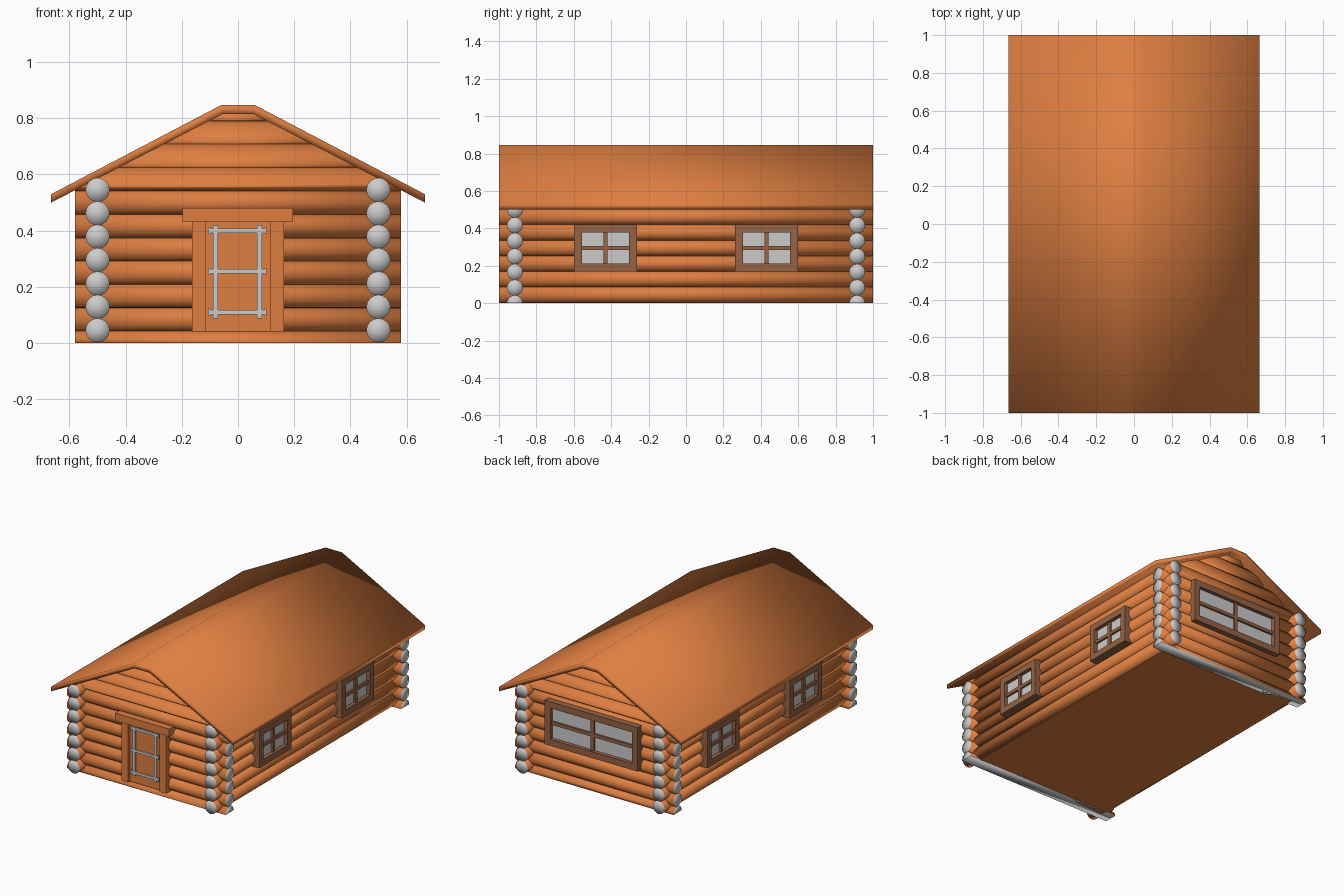
import bpy, bmesh
from mathutils import Vector, Matrix

if "Cube" in bpy.data.objects:
    bpy.data.objects.remove(bpy.data.objects["Cube"], do_unlink=True)


def material(name, rgb):
    m = bpy.data.materials.new(name)
    m.use_nodes = True
    m.diffuse_color = (*rgb, 1)
    bsdf = m.node_tree.nodes["Principled BSDF"]
    bsdf.inputs["Base Color"].default_value = (*rgb, 1)
    bsdf.inputs["Roughness"].default_value = 0.8
    return m


WOOD = material("orange wood", (0.73, 0.21, 0.053))
TRIM = material("brown trim", (0.30, 0.125, 0.06))
PALE = material("pale grey", (0.6, 0.6, 0.6))

R, STEP = 0.043, 0.0833       # log radius and spacing
WALL_X, WALL_Y = 0.5, 0.915   # wall centre lines
EAVE_X, EAVE_Z, SLOPE = 0.665, 0.5, 0.52


def finish(bm, name, mats, smooth=False):
    bmesh.ops.recalc_face_normals(bm, faces=bm.faces)
    mesh = bpy.data.meshes.new(name)
    for f in bm.faces:
        f.smooth = smooth
    bm.to_mesh(mesh)
    bm.free()
    for m in mats:
        mesh.materials.append(m)
    obj = bpy.data.objects.new(name, mesh)
    bpy.context.collection.objects.link(obj)
    return obj


def add_box(bm, lo, hi):
    lo, hi = Vector(lo), Vector(hi)
    mat = Matrix.Translation((lo + hi) / 2) @ Matrix.Diagonal((*(hi - lo), 1))
    bmesh.ops.create_cube(bm, size=1, matrix=mat)


def boxes(name, mat, spans):
    bm = bmesh.new()
    for lo, hi in spans:
        add_box(bm, lo, hi)
    return finish(bm, name, [mat])


def cut(bm, point, normal):
    """Remove what lies on the normal's side and close the hole."""
    geom = bm.verts[:] + bm.edges[:] + bm.faces[:]
    res = bmesh.ops.bisect_plane(bm, geom=geom, plane_co=point, plane_no=normal, clear_outer=True)
    edges = [e for e in res["geom_cut"] if isinstance(e, bmesh.types.BMEdge)]
    if edges:
        bmesh.ops.contextual_create(bm, geom=edges)


def log(name, axis, centre, length, trimmed=False):
    """Round log with grey cut ends, optionally trimmed to ground and roof."""
    bm = bmesh.new()
    turn = Matrix.Rotation(1.5707963, 4, "Y" if axis == 0 else "X")
    bmesh.ops.create_cone(bm, cap_ends=True, cap_tris=True, segments=16,
                          radius1=R, radius2=R, depth=length,
                          matrix=Matrix.Translation(centre) @ turn)
    bm.normal_update()
    for f in bm.faces:
        f.material_index = int(abs(f.normal[axis]) > 0.9)
    if trimmed:
        cut(bm, (0, 0, 0), (0, 0, -1))
        cut(bm, (0, 0, 0.83), (0, 0, 1))
        for s in (-1, 1):
            cut(bm, (s * EAVE_X, 0, EAVE_Z + 0.012), (s * SLOPE, 0, 1))
    return finish(bm, name, [WOOD, PALE], smooth=True)


# Log walls: side courses sit half a step above the end courses
for s, side in ((1, "left"), (-1, "right")):
    for k in range(7):
        log(f"{side}_wall_log", 1, (s * WALL_X, 0, 0.045 + k * STEP), 2.0)
for s, side in ((-1, "front"), (1, "back")):
    for k in range(11):
        log(f"{side}_wall_log", 0, (0, s * WALL_Y, k * STEP), 1.16, k in (0, 6, 7, 8, 9, 10))

# Floor
boxes("floor", WOOD, [((-WALL_X, -WALL_Y, 0), (WALL_X, WALL_Y, 0.02))])

# Roof: one extruded gable profile with a flat ridge
half = [(EAVE_X, EAVE_Z), (EAVE_X, 0.53), (0.06, 0.847)]
under = (0.055, 0.815)
profile = half + [(-x, z) for x, z in reversed(half)] + [(-under[0], under[1]), under]
bm = bmesh.new()
rings = [[bm.verts.new((x, y, z)) for x, z in profile] for y in (-1, 1)]
n = len(profile)
for i in range(n):
    j = (i + 1) % n
    bm.faces.new((rings[0][i], rings[0][j], rings[1][j], rings[1][i]))
for r in rings:
    for idx in ((0, 1, 2, 7), (2, 3, 6, 7), (3, 4, 5, 6)):
        bm.faces.new([r[i] for i in idx])
finish(bm, "roof", [WOOD], smooth=True)

# Door, jambs and lintel
boxes("door", WOOD, [((-0.115, -0.965, 0.04), (0.115, -0.92, 0.43))])
boxes("door_jambs", WOOD, [((min(s * 0.115, s * 0.163), -0.985, 0.04),
                            (max(s * 0.115, s * 0.163), -0.92, 0.43)) for s in (-1, 1)])
boxes("door_lintel", WOOD, [((-0.198, -0.998, 0.43), (0.196, -0.92, 0.48))])

# Pale strapping on the door, with small flared tips
straps = [((x - 0.009, -0.972, 0.087), (x + 0.009, -0.96, 0.42)) for x in (-0.08, 0.076)]
for z in (0.11, 0.255, 0.4):
    straps.append(((-0.1, -0.974, z - 0.008), (0.096, -0.96, z + 0.008)))
    for x in (-0.102, 0.098):
        straps.append(((x - 0.004, -0.974, z - 0.012), (x + 0.004, -0.96, z + 0.012)))
boxes("door_straps", PALE, straps)


def window(name, place, w, h):
    """Framed four-pane window built facing -y at the origin, then placed."""
    b, m, deep = 0.042, 0.011, 0.06
    frame = [((-w, 0, s * h - (b if s > 0 else 0)), (w, deep, s * h + (b if s < 0 else 0)))
             for s in (-1, 1)]
    frame += [((s * w - (b if s > 0 else 0), 0, b - h), (s * w + (b if s < 0 else 0), deep, h - b))
              for s in (-1, 1)]
    frame += [((-m, 0.012, b - h), (m, deep, h - b)),
              ((b - w, 0.012, -m), (w - b, deep, m))]
    pane = [((b - w, 0.025, b - h), (w - b, 0.033, h - b))]
    for part, mat, spans in (("frame", TRIM, frame), ("glass", PALE, pane)):
        boxes(f"{name}_{part}", mat, spans).matrix_world = place


# Two windows on each long side, a wide one at the back
for s, side in ((1, "left"), (-1, "right")):
    for y, end in ((-0.43, "front"), (0.43, "rear")):
        place = Matrix.Translation((s * 0.575, y, 0.295)) @ Matrix.Rotation(s * 1.5707963, 4, "Z")
        window(f"{side}_{end}_window", place, 0.168, 0.125)
back = Matrix.Translation((0, 0.99, 0.38)) @ Matrix.Rotation(3.1415927, 4, "Z")
window("back_window", back, 0.34, 0.145)
